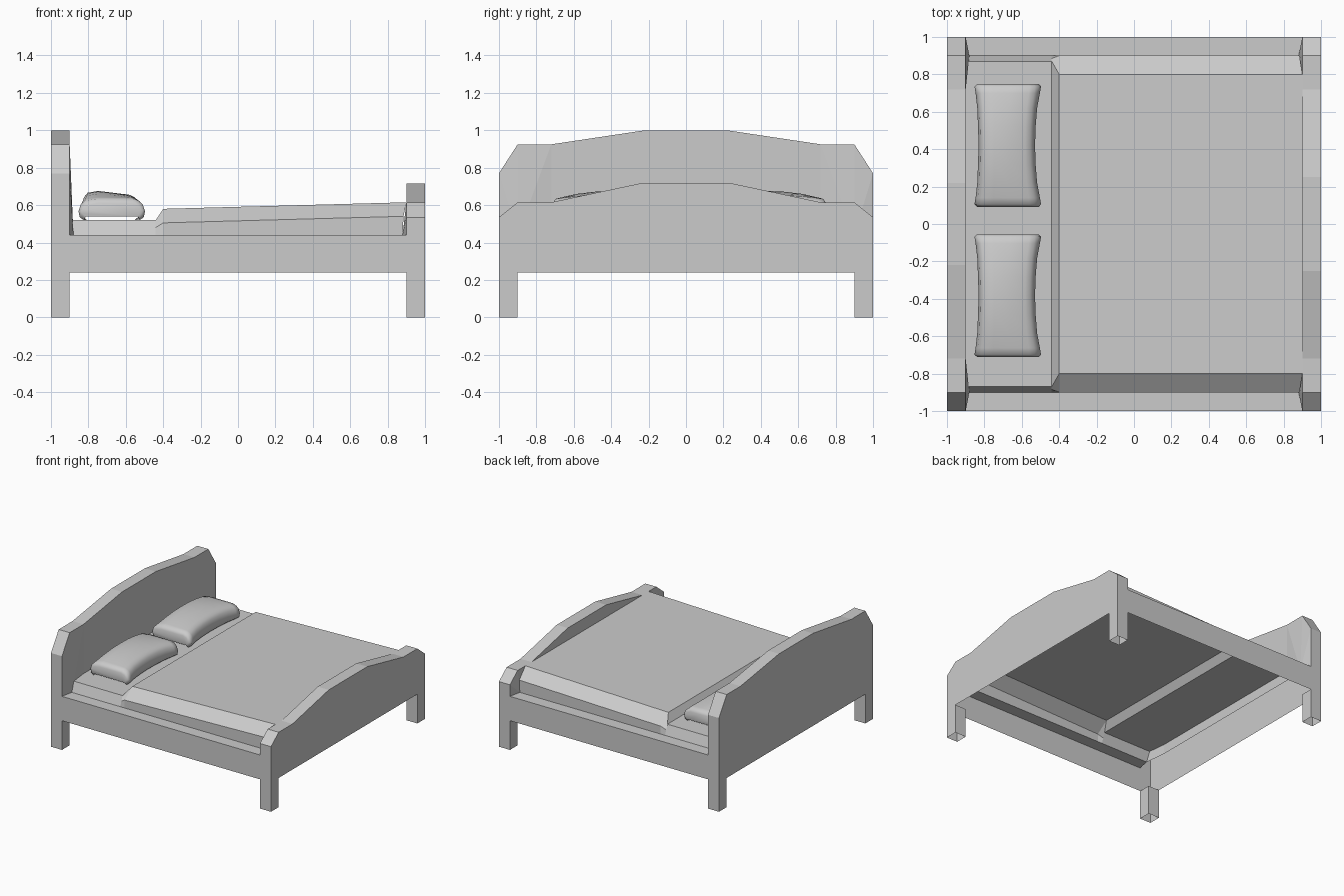
import bpy, bmesh

if "Cube" in bpy.data.objects:
    bpy.data.objects.remove(bpy.data.objects["Cube"])


def make(name, polys):
    """Build one object from a list of 3D polygons, welding shared corners."""
    bm = bmesh.new()
    for p in polys:
        bm.faces.new([bm.verts.new(c) for c in p])
    bmesh.ops.remove_doubles(bm, verts=bm.verts, dist=0.0005)
    bmesh.ops.recalc_face_normals(bm, faces=bm.faces)
    me = bpy.data.meshes.new(name)
    bm.to_mesh(me)
    bm.free()
    ob = bpy.data.objects.new(name, me)
    bpy.context.collection.objects.link(ob)
    return ob


def loft(sections, closed=False):
    """Quads between successive sections of equal length."""
    out = []
    for a, b in zip(sections, sections[1:]):
        n = len(a)
        for i in range(n if closed else n - 1):
            j = (i + 1) % n
            out.append([a[i], a[j], b[j], b[i]])
    return out


LEG, RAIL = 0.24, 0.44


def board(name, s, half):
    """Arched end board with hollow legs; half = top profile from y=1 inward."""
    top = half + [(-y, z) for y, z in reversed(half)]
    xo, xi, xc = s, s * 0.9, s * 0.88
    # outer sheet including both legs
    outline = [(1, 0)] + top + [(-1, 0), (-0.9, 0), (-0.9, LEG), (0.9, LEG), (0.9, 0)]
    polys = [[(xo, y, z) for y, z in outline]]
    # top edge and outer post sides
    edge = [(1, 0), (1, LEG), (1, RAIL)] + top + [(-1, RAIL), (-1, LEG), (-1, 0)]
    polys += loft([[(xo, y, z) for y, z in edge], [(xi, y, z) for y, z in edge]])
    # inner centre panel
    mid = [p for p in top if abs(p[0]) < 0.8]
    polys.append([(xi, y, z) for y, z in [(0.72, RAIL)] + mid + [(-0.72, RAIL)]])
    for m in (1, -1):
        corner = (xc, m * 0.9, RAIL)
        (y0, z0), (y1, z1), (y2, z2) = half[:3]
        # inner corner facets
        polys.append([(xi, m, RAIL), (xi, m * y0, z0), corner])
        polys.append([(xi, m * y0, z0), (xi, m * y1, z1), corner])
        polys.append([(xi, m * y1, z1), (xi, m * y2, z2), corner])
        polys.append([(xi, m * y2, z2), (xi, m * 0.72, RAIL), corner])
        # inner leg faces
        polys.append([(xi, m, 0), (xi, m, LEG), (xi, m * 0.9, LEG), (xi, m * 0.9, 0)])
        polys.append([(xi, m * 0.9, 0), (xi, m * 0.9, LEG), (xo, m * 0.9, LEG), (xo, m * 0.9, 0)])
    return make(name, polys)


board("headboard", -1, [(1, 0.77), (0.9, 0.925), (0.72, 0.925), (0.22, 1.0)])
board("footboard", 1, [(1, 0.535), (0.9, 0.615), (0.72, 0.615), (0.25, 0.715)])

# side rails: outer skin plus top ledge
for m, side in ((-1, "front"), (1, "back")):
    make(side + "_rail", [
        [(-0.9, m, LEG), (0.9, m, LEG), (0.9, m, RAIL), (-0.9, m, RAIL)],
        [(-0.9, m, RAIL), (0.9, m, RAIL), (0.88, m * 0.9, RAIL), (-0.88, m * 0.9, RAIL)],
    ])


# mattress and blanket lofted from head to foot
def bed_section(xs, half):
    right = [(x, y, z) for x, (y, z) in zip(xs, half)]
    return right + [(x, -y, z) for x, y, z in reversed(right)]


sheet = [(0.9, RAIL), (0.885, 0.48), (0.87, 0.52)]
fold = bed_section([-0.44] * 3, sheet)
head = bed_section([-0.4] * 3, [(0.9, RAIL), (0.9, 0.505), (0.8, 0.58)])
foot = bed_section([0.88, 0.885, 0.9], [(0.9, RAIL), (0.9, 0.54), (0.8, 0.615)])
make("mattress", loft([bed_section([-0.88, -0.885, -0.9], sheet), fold]))
make("blanket", loft([fold, head, foot]))


# pillows: pinched, arched cushions with an open underside on the mattress
def pillow_section(y, w, lo, hi, cx):
    tilt = max(0, hi - 0.635) * 0.5
    mid = lo + (hi - lo) * 0.42
    prof = [(-0.84, lo), (-0.96, lo + 0.015), (-1, mid), (-0.93, hi - 0.03), (-0.82, hi - 0.01),
            (-0.45, hi), (0.1, hi - tilt * 0.5), (0.65, hi - tilt), (0.82, hi - 0.012 - tilt),
            (0.93, hi - 0.03 - tilt), (1, mid), (0.96, lo + 0.015), (0.84, lo)]
    return [(cx + u * w, y, z) for u, z in prof]


stations = [(0.328, 0.165, 0.54, 0.61, -0.674), (0.315, 0.178, 0.52, 0.633, -0.675),
            (0.28, 0.172, 0.52, 0.642, -0.675), (0.2, 0.16, 0.52, 0.66, -0.678),
            (0.1, 0.154, 0.52, 0.672, -0.68)]
full = stations + [(0, 0.151, 0.52, 0.676, -0.68)] + [(-s[0], *s[1:]) for s in reversed(stations)]
for name, cy in (("back_pillow", 0.42), ("front_pillow", -0.383)):
    secs = [pillow_section(cy + d, w, lo, hi, cx) for d, w, lo, hi, cx in full]
    ob = make(name, loft(secs) + [secs[0], secs[-1]])
    for p in ob.data.polygons:
        p.use_smooth = True
